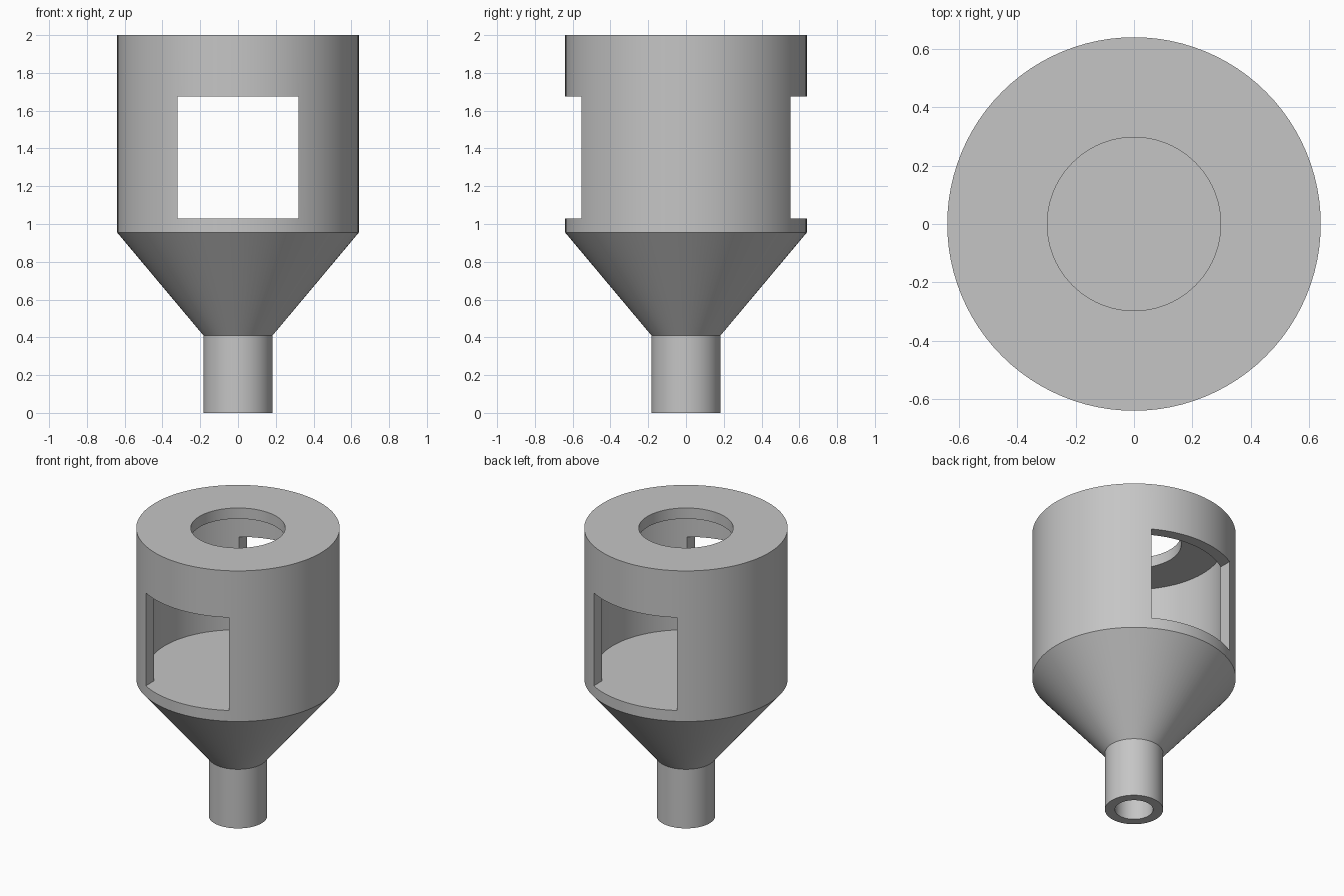
import bpy
import bmesh
from math import cos, sin, tau

SEGMENTS = 96
RADIUS, WALL = 0.64, 0.075
HEIGHT, SHOULDER, STEM_TOP = 2.0, 0.955, 0.41
STEM_RADIUS, BORE_RADIUS, HOLE_RADIUS = 0.183, 0.12, 0.297
FLOOR, WINDOW_TOP, WINDOW_HALF = SHOULDER + WALL, 1.675, 0.32

cube = bpy.data.objects.get("Cube")
if cube:
    bpy.data.objects.remove(cube, do_unlink=True)

grey = bpy.data.materials.new("plain grey")
grey.use_nodes = True
colour = (0.56, 0.56, 0.56, 1)
grey.diffuse_color = colour
grey.node_tree.nodes["Principled BSDF"].inputs["Base Color"].default_value = colour


def make_object(name, bm):
    bmesh.ops.recalc_face_normals(bm, faces=bm.faces[:])
    mesh = bpy.data.meshes.new(name)
    bm.to_mesh(mesh)
    bm.free()
    mesh.materials.append(grey)
    obj = bpy.data.objects.new(name, mesh)
    bpy.context.collection.objects.link(obj)
    return obj


def turned(name, profile):
    """Closed solid turned around z from (radius, height) points."""
    bm = bmesh.new()
    rings = [[bm.verts.new((r * cos(tau * i / SEGMENTS), r * sin(tau * i / SEGMENTS), z))
              for i in range(SEGMENTS)] for r, z in profile]
    for low, high in zip(rings, rings[1:]):
        for i in range(SEGMENTS):
            j = (i + 1) % SEGMENTS
            bm.faces.new((low[i], low[j], high[j], high[i]))
    bm.faces.new(rings[0])
    bm.faces.new(rings[-1])
    return make_object(name, bm)


def block(name, half_x, half_y, bottom, top):
    bm = bmesh.new()
    bmesh.ops.create_cube(bm, size=2)
    for v in bm.verts:
        v.co = (v.co.x * half_x, v.co.y * half_y, top if v.co.z > 0 else bottom)
    return make_object(name, bm)


# Outer body: stem, funnel and drum
body = turned("funnel_housing", [(STEM_RADIUS, 0), (STEM_RADIUS, STEM_TOP),
                                 (RADIUS, SHOULDER), (RADIUS, HEIGHT)])

# Hollow chamber, top opening, stem bore and the front and back windows
cutters = [
    turned("chamber_cutter", [(RADIUS - WALL, FLOOR), (RADIUS - WALL, HEIGHT - WALL)]),
    turned("top_opening_cutter", [(HOLE_RADIUS, HEIGHT - 2 * WALL), (HOLE_RADIUS, HEIGHT + WALL)]),
    turned("stem_bore_cutter", [(BORE_RADIUS, -WALL), (BORE_RADIUS, STEM_TOP)]),
    block("window_cutter", WINDOW_HALF, 1, FLOOR, WINDOW_TOP),
]
bpy.context.view_layer.objects.active = body
body.select_set(True)
for cutter in cutters:
    cut = body.modifiers.new(cutter.name, "BOOLEAN")
    cut.operation = "DIFFERENCE"
    cut.solver = "EXACT"
    cut.object = cutter
    bpy.ops.object.modifier_apply(modifier=cut.name)
    bpy.data.objects.remove(cutter, do_unlink=True)

# Smooth round walls, crisp rims
bpy.ops.object.shade_smooth_by_angle(angle=0.5)
